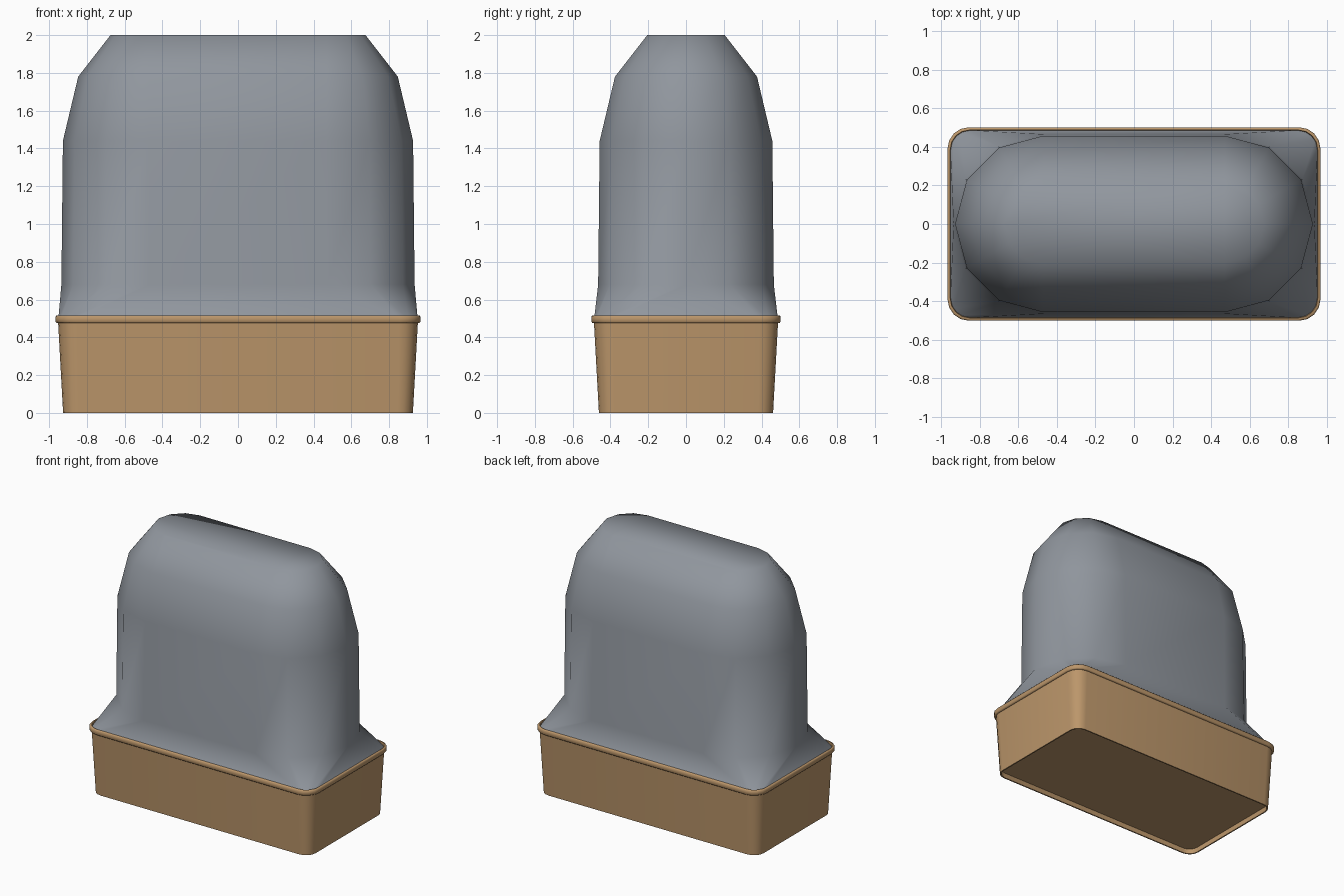
import bpy, bmesh
from math import sin, cos, pi, radians

cube = bpy.data.objects.get("Cube")
if cube:
    bpy.data.objects.remove(cube)


def material(name, rgb):
    m = bpy.data.materials.new(name)
    m.use_nodes = True
    m.diffuse_color = (*rgb, 1)
    m.node_tree.nodes["Principled BSDF"].inputs["Base Color"].default_value = (*rgb, 1)
    return m


def rounded_ring(hx, hy, r, z, steps):
    """Rounded rectangle outline; a radius equal to hy gives a stadium."""
    pts = []
    corners = [(1, 1), (-1, 1), (-1, -1), (1, -1)]
    for q, (sx, sy) in enumerate(corners):
        for i in range(steps + 1):
            a = (q + i / steps) * pi / 2
            pts.append((sx * (hx - r) + r * cos(a), sy * (hy - r) + r * sin(a), z))
    return pts


def loft(name, rings, steps, mat, angle, cap_first=False, cap_last=False):
    """Skin a stack of outlines and close either end."""
    bm = bmesh.new()
    loops = [[bm.verts.new(p) for p in rounded_ring(*ring, steps)] for ring in rings]
    n = len(loops[0])
    for a, b in zip(loops, loops[1:]):
        for i in range(n):
            j = (i + 1) % n
            bm.faces.new((a[i], a[j], b[j], b[i]))
    if cap_first:
        bm.faces.new(loops[0][::-1])
    if cap_last:
        bm.faces.new(loops[-1])
    bmesh.ops.remove_doubles(bm, verts=bm.verts[:], dist=0.0005)
    mesh = bpy.data.meshes.new(name)
    bm.to_mesh(mesh)
    bm.free()
    mesh.materials.append(mat)
    obj = bpy.data.objects.new(name, mesh)
    bpy.context.collection.objects.link(obj)
    bpy.ops.object.select_all(action='DESELECT')
    obj.select_set(True)
    bpy.context.view_layer.objects.active = obj
    bpy.ops.object.shade_smooth_by_angle(angle=radians(angle))
    return obj


tan = material("tan", (0.50, 0.305, 0.145))
grey = material("blue grey", (0.28, 0.305, 0.34))

# Tapered tray with a shallow recess under the floor
loft("tray", [
    (0.918, 0.453, 0.07, 0.04),
    (0.916, 0.451, 0.07, 0.0),
    (0.926, 0.461, 0.08, 0.0),
    (0.953, 0.488, 0.10, 0.49),
], 4, tan, 35, cap_first=True)

# Rolled lip around the tray
lip = [(0.948, 0.0), (0.0, 0.480), (0.0, 0.484)]
loft("tray_rim", [
    (0.950, 0.485, 0.10, 0.476),
    (0.961, 0.496, 0.11, 0.476),
    (0.966, 0.501, 0.11, 0.483),
    (0.966, 0.501, 0.11, 0.510),
    (0.961, 0.496, 0.11, 0.516),
    (0.952, 0.487, 0.10, 0.516),
    (0.948, 0.483, 0.10, 0.490),
], 4, tan, 50)

# Domed cover: flared rectangular foot blending into shrinking stadium outlines
core = 0.47
dome = [(0.465, 0.68), (0.457, 1.44), (0.376, 1.78), (0.205, 2.0)]
loft("cover", [(0.951, 0.486, 0.10, 0.50)] + [(core + r, r, r, z) for r, z in dome],
     3, grey, 80, cap_last=True)
